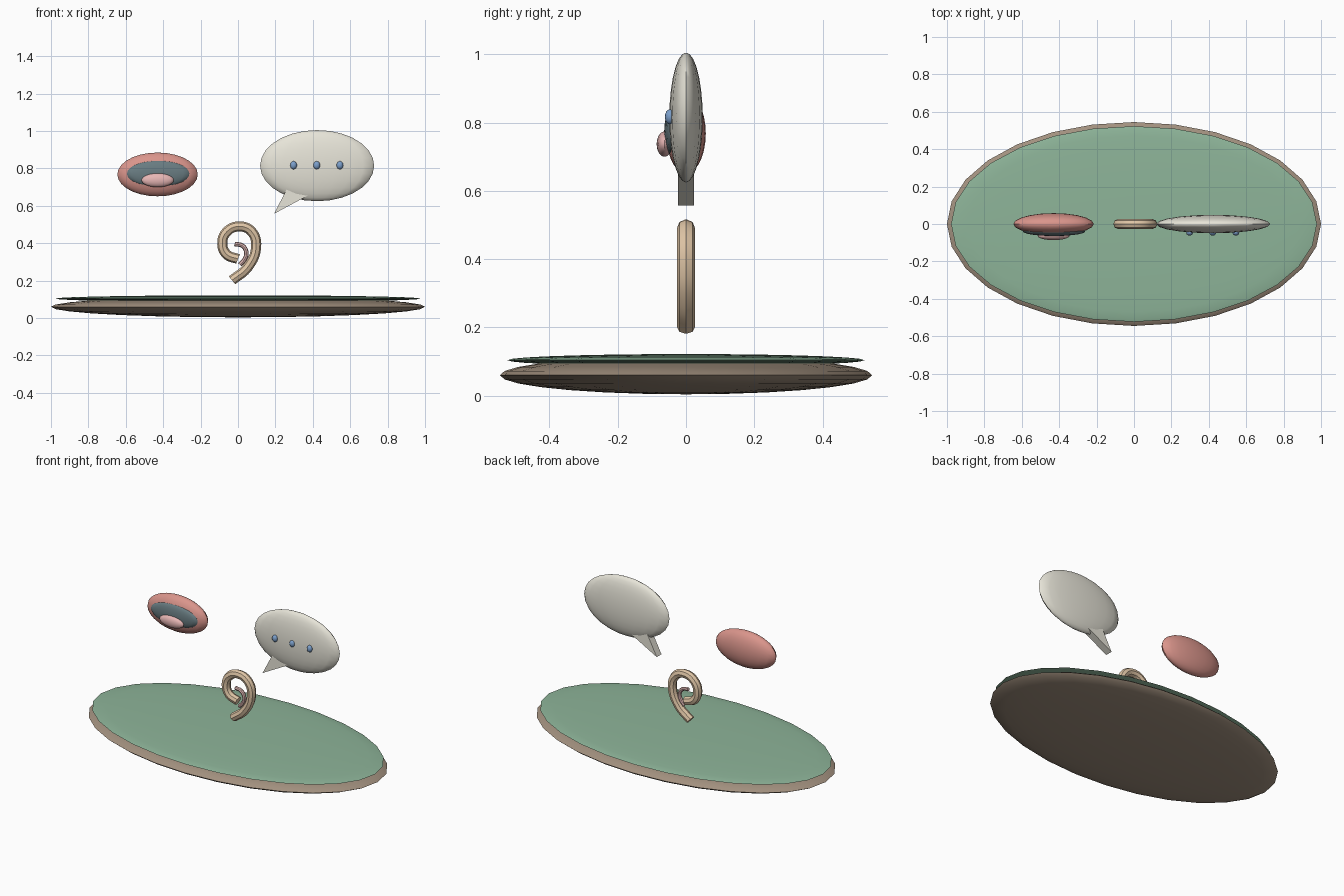
import bpy
import math

if "Cube" in bpy.data.objects:
    bpy.data.objects.remove(bpy.data.objects["Cube"])


def paint(obj, name, rgb):
    mat = bpy.data.materials.get(name) or bpy.data.materials.new(name)
    mat.diffuse_color = (*rgb, 1)
    mat.use_nodes = True
    mat.node_tree.nodes["Principled BSDF"].inputs["Base Color"].default_value = mat.diffuse_color
    obj.data.materials.append(mat)


def smooth(obj):
    bpy.ops.object.select_all(action='DESELECT')
    obj.select_set(True)
    bpy.context.view_layer.objects.active = obj
    bpy.ops.object.shade_smooth_by_angle(angle=math.radians(40))


def ellipsoid(name, centre, radii, mat, rgb, segs=20, rings=14):
    bpy.ops.mesh.primitive_uv_sphere_add(segments=segs, ring_count=rings, radius=1, location=centre)
    obj = bpy.context.object
    obj.name = name
    obj.scale = radii
    bpy.ops.object.transform_apply(location=False, rotation=False, scale=True)
    paint(obj, mat, rgb)
    smooth(obj)
    return obj


def tube(name, points, radius, mat, rgb):
    curve = bpy.data.curves.new(name, 'CURVE')
    curve.dimensions = '3D'
    curve.bevel_depth = radius
    curve.bevel_resolution = 2
    curve.resolution_u = 5
    curve.use_fill_caps = True
    spline = curve.splines.new('BEZIER')
    spline.bezier_points.add(len(points) - 1)
    for bp, (x, z) in zip(spline.bezier_points, points):
        bp.co = (x, 0, z)
        bp.handle_left_type = bp.handle_right_type = 'AUTO'
    obj = bpy.data.objects.new(name, curve)
    bpy.context.collection.objects.link(obj)
    bpy.ops.object.select_all(action='DESELECT')
    obj.select_set(True)
    bpy.context.view_layer.objects.active = obj
    bpy.ops.object.convert(target='MESH')
    obj = bpy.context.object
    paint(obj, mat, rgb)
    smooth(obj)


CREAM = (0.80, 0.78, 0.69)
BLUE = (0.20, 0.35, 0.60)

# oval base with green top
ellipsoid("base", (0, 0, 0.06), (1.0, 0.545, 0.056), "brown", (0.36, 0.28, 0.21), 28, 14)
ellipsoid("base_top", (0, 0, 0.104), (0.978, 0.523, 0.018), "green", (0.27, 0.46, 0.32), 28, 14)

# open mouth: lips, dark opening, tongue
ellipsoid("lips", (-0.43, 0, 0.768), (0.215, 0.058, 0.117), "red", (0.70, 0.30, 0.26))
ellipsoid("mouth_opening", (-0.427, -0.04, 0.772), (0.167, 0.024, 0.07), "dark", (0.14, 0.20, 0.22))
ellipsoid("tongue", (-0.43, -0.063, 0.737), (0.086, 0.023, 0.037), "pink", (0.80, 0.47, 0.46))

# speech bubble with three dots
ellipsoid("speech_bubble", (0.423, 0, 0.815), (0.305, 0.049, 0.19), "cream", CREAM)
for i in range(3):
    ellipsoid(f"bubble_dot_{i + 1}", (0.297 + 0.124 * i, -0.047, 0.817), (0.018, 0.015, 0.022),
              "blue", BLUE, 12, 8)

# bubble tail: triangular prism
tri = [(0.192, 0.557), (0.392, 0.665), (0.265, 0.697)]
verts = [(x, y, z) for y in (-0.024, 0.024) for x, z in tri]
mesh = bpy.data.meshes.new("bubble_tail")
mesh.from_pydata(verts, [], [(0, 1, 2), (5, 4, 3), (0, 3, 4, 1), (1, 4, 5, 2), (2, 5, 3, 0)])
tail = bpy.data.objects.new("bubble_tail", mesh)
bpy.context.collection.objects.link(tail)
paint(tail, "cream", CREAM)

# ear: outer rim and inner fold
tube("ear_rim", [(-0.032, 0.202), (0.052, 0.272), (0.097, 0.38), (0.075, 0.46), (0.012, 0.49),
                 (-0.06, 0.462), (-0.084, 0.395), (-0.06, 0.34), (0.0, 0.316)],
     0.027, "tan", (0.74, 0.56, 0.38))
tube("ear_fold", [(-0.018, 0.396), (0.025, 0.386), (0.045, 0.35), (0.036, 0.315), (0.01, 0.285)],
     0.012, "rose", (0.74, 0.48, 0.46))
